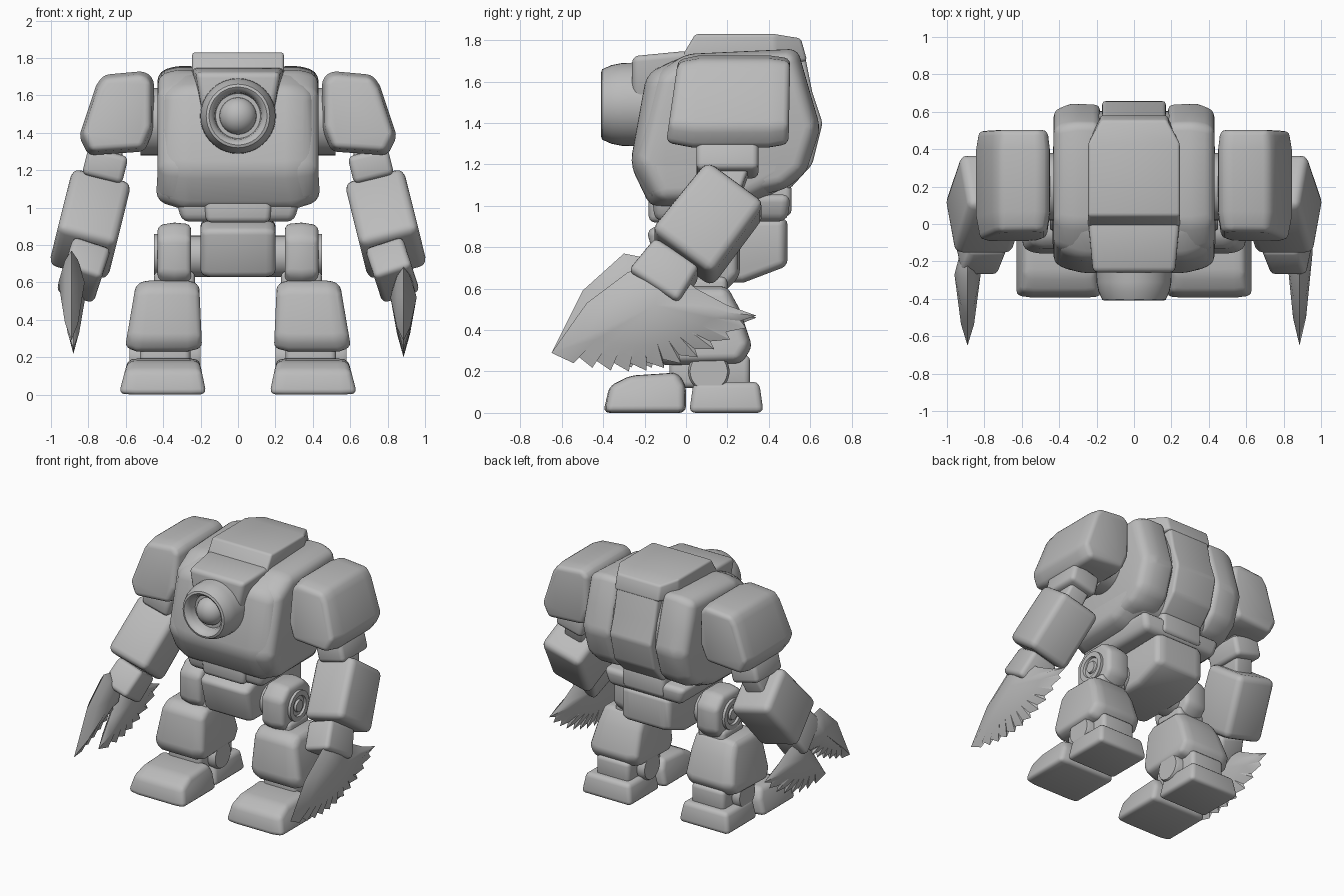
import bpy, bmesh, math
from mathutils import Vector, Matrix, Euler

cube = bpy.data.objects.get("Cube")
if cube:
    bpy.data.objects.remove(cube)

grey = bpy.data.materials.new("plain grey")
grey.use_nodes = True
grey.diffuse_color = (0.5, 0.5, 0.5, 1)
grey.node_tree.nodes["Principled BSDF"].inputs["Base Color"].default_value = (0.5, 0.5, 0.5, 1)


def finish(name, bm, bevel=0.0, mirror=False, angle=40):
    """Bevel, smooth and link a mesh, optionally mirrored across x."""
    bmesh.ops.recalc_face_normals(bm, faces=bm.faces)
    if bevel:
        sharp = [e for e in bm.edges if e.calc_face_angle(0) > math.radians(22)]
        bmesh.ops.bevel(bm, geom=sharp, offset=bevel, segments=3, profile=0.5,
                        affect='EDGES', clamp_overlap=True)
    mesh = bpy.data.meshes.new(name)
    bm.to_mesh(mesh)
    bm.free()
    mesh.materials.append(grey)
    ob = bpy.data.objects.new(name, mesh)
    bpy.context.collection.objects.link(ob)
    bpy.ops.object.select_all(action='DESELECT')
    ob.select_set(True)
    bpy.context.view_layer.objects.active = ob
    bpy.ops.object.shade_smooth_by_angle(angle=math.radians(angle))
    if mirror:
        mod = ob.modifiers.new("mirror", 'MIRROR')
        mod.use_mirror_merge = False
    return ob


def prism(name, profile, axis, rings, bevel=0.03, mirror=False):
    """Loft a profile along x or y through rings of (position, scale, lean with height)."""
    bm = bmesh.new()
    cu = sum(p[0] for p in profile) / len(profile)
    cv = sum(p[1] for p in profile) / len(profile)
    loops = []
    for pos, s, lean in rings:
        loop = []
        for u, v in profile:
            d, u, v = pos + lean * (v - cv), cu + (u - cu) * s, cv + (v - cv) * s
            loop.append(bm.verts.new((d, u, v) if axis == 'x' else (u, d, v)))
        loops.append(loop)
    for a, b in zip(loops, loops[1:]):
        for i in range(len(a)):
            j = (i + 1) % len(a)
            bm.faces.new((a[i], a[j], b[j], b[i]))
    bm.faces.new(loops[0])
    bm.faces.new(loops[-1])
    return finish(name, bm, bevel, mirror)


def block(name, loc, size, rot=(0, 0, 0), taper=(1, 1), bevel=0.04, mirror=True):
    """Rounded box; taper scales the top face, rot is in degrees."""
    bm = bmesh.new()
    bmesh.ops.create_cube(bm, size=1)
    turn = Euler([math.radians(r) for r in rot]).to_matrix()
    for v in bm.verts:
        t = taper if v.co.z > 0 else (1, 1)
        local = Vector((v.co.x * size[0] * t[0], v.co.y * size[1] * t[1], v.co.z * size[2]))
        v.co = turn @ local + Vector(loc)
    return finish(name, bm, bevel, mirror)


def lathe(name, profile, centre, axis, mirror=False):
    """Spin (radius, distance) points around an x or y axis."""
    bm = bmesh.new()
    verts = [bm.verts.new((r, 0, d)) for r, d in profile]
    edges = [bm.edges.new(p) for p in zip(verts, verts[1:])]
    bmesh.ops.spin(bm, geom=verts + edges, cent=(0, 0, 0), axis=(0, 0, 1),
                   angle=math.tau, steps=40)
    bmesh.ops.remove_doubles(bm, verts=bm.verts, dist=1e-4)
    turn = Matrix.Rotation(math.pi / 2, 3, 'Y' if axis == 'x' else 'X')
    for v in bm.verts:
        v.co = turn @ v.co + Vector(centre)
    return finish(name, bm, 0, mirror)


def blade(name, x, back, start, bend, end, teeth, core, half):
    """Pointed plate, thick at its core, with backswept teeth on the curved lower edge."""
    start, bend, end, core = Vector(start), Vector(bend), Vector(end), Vector(core)
    smooth = [Vector(p) for p in back] + [start]
    outline = list(smooth)
    for i in range(1, teeth):
        t = i / teeth
        p = start * (1 - t) ** 2 + bend * 2 * t * (1 - t) + end * t * t
        along = ((bend - start) * (1 - t) + (end - bend) * t).normalized()
        inward = Vector((-along.y, along.x))
        smooth += [p + inward * 0.03] * 2
        outline += [p + along * 0.02 - inward * 0.012, p + along * 0.022 + inward * 0.03]
    smooth.append(end)
    outline.append(end)
    bm = bmesh.new()
    edge = [bm.verts.new((x, *p)) for p in outline]
    for side in (-half, half):
        inner = [bm.verts.new((x + side * 0.5, *p.lerp(core, 0.3))) for p in smooth]
        tip = bm.verts.new((x + side, *core))
        for i in range(len(edge)):
            j = (i + 1) % len(edge)
            bm.faces.new((edge[i], edge[j], inner[j], inner[i]))
            bm.faces.new((inner[i], inner[j], tip))
    bmesh.ops.remove_doubles(bm, verts=bm.verts, dist=1e-5)
    return finish(name, bm, 0, angle=35)


# Torso: central body, side shells, spine strip and top hatch
prism("torso_core", [(-0.27, 1.2), (-0.19, 1.64), (-0.02, 1.72), (0.5, 1.74), (0.58, 1.55),
                     (0.61, 1.38), (0.5, 1.1), (0.3, 1.0), (-0.17, 0.99)], 'x',
      [(-0.42, 0.88, 0.05), (-0.3, 1, 0), (0.3, 1, 0), (0.42, 0.88, -0.05)], 0.05)
prism("side_shell", [(-0.26, 1.2), (-0.15, 1.64), (0.0, 1.735), (0.54, 1.76), (0.6, 1.55),
                     (0.65, 1.38), (0.58, 1.16), (0.48, 1.08), (0.2, 1.02), (-0.17, 1.02)], 'x',
      [(0.18, 0.99, 0), (0.34, 1, 0), (0.43, 0.91, 0)], 0.04, mirror=True)
prism("spine_strip", [(0.4, 1.78), (0.57, 1.75), (0.61, 1.55), (0.66, 1.4), (0.61, 1.2),
                      (0.5, 1.08), (0.3, 1.06)], 'x', [(-0.17, 1, 0), (0.17, 1, 0)], 0.02)
prism("top_hatch", [(-0.245, 1.68), (0.245, 1.68), (0.245, 1.83), (-0.245, 1.83)], 'y',
      [(0.0, 1, 0.6), (0.43, 1, 0), (0.57, 0.72, -0.2)], 0.015)

# Face housing with ring and eye
prism("face_housing", [(-0.25, 1.75), (0.25, 1.75), (0.2, 1.46), (0.12, 1.33), (0, 1.28),
                       (-0.12, 1.33), (-0.2, 1.46)], 'y', [(-0.26, 0.9, 0), (0.02, 1, 0)], 0.03)
lathe("eye_ring", [(0.205, -0.1), (0.2, 0.06), (0.19, 0.11), (0.17, 0.155), (0.155, 0.16),
                   (0.14, 0.15), (0.125, 0.12), (0.12, 0.08), (0, 0.08)], (0, -0.25, 1.49), 'y')
lathe("eye", [(0.1 * math.sin(i * math.pi / 12), 0.09 * math.cos(i * math.pi / 12))
              for i in range(13)], (0, -0.32, 1.49), 'y')

# Waist and pelvis
block("waist_rim", (0, 0.17, 0.99), (0.6, 0.64, 0.13), taper=(1.12, 1.05), mirror=False)
block("waist_front", (0, -0.08, 0.99), (0.34, 0.2, 0.14), taper=(1.1, 1), bevel=0.03, mirror=False)
block("waist_back", (0, 0.42, 1.03), (0.34, 0.18, 0.16), bevel=0.03, mirror=False)
prism("pelvis", [(-0.19, 0.88), (-0.08, 0.93), (0.49, 0.94), (0.49, 0.71), (0.28, 0.63),
                 (-0.12, 0.63)], 'x',
      [(-0.2, 0.94, 0), (-0.15, 1, 0), (0.15, 1, 0), (0.2, 0.94, 0)], 0.03)

# Legs
lathe("hip_joint", [(0, -0.1), (0.11, -0.1), (0.11, 0.1), (0, 0.1)], (0.24, 0.08, 0.74), 'x', True)
prism("thigh", [(-0.1, 0.64), (-0.1, 0.84), (-0.02, 0.92), (0.18, 0.92), (0.26, 0.84),
                (0.26, 0.66), (0.18, 0.58), (-0.03, 0.58)], 'x',
      [(0.25, 0.95, 0), (0.34, 1, 0), (0.43, 0.92, 0)], 0.03, mirror=True)
lathe("hip_disc", [(0, 0), (0.11, 0), (0.11, 0.025), (0.075, 0.025), (0.07, 0.01),
                   (0.045, 0.01), (0.04, 0.025), (0, 0.025)], (0.425, 0.08, 0.75), 'x', True)
block("knee", (0.34, 0.08, 0.59), (0.22, 0.24, 0.14), bevel=0.03)
prism("shin", [(-0.16, 0.3), (-0.13, 0.56), (-0.07, 0.61), (0.2, 0.61), (0.26, 0.5),
               (0.32, 0.32), (0.27, 0.24), (-0.12, 0.23)], 'x',
      [(0.2, 0.9, 0.04), (0.27, 1, 0), (0.52, 1, -0.12), (0.575, 0.88, -0.15)], 0.04, mirror=True)
block("ankle", (0.39, 0.115, 0.2), (0.27, 0.39, 0.16), bevel=0.03)
lathe("ankle_disc", [(0, -0.19), (0.09, -0.19), (0.1, -0.17), (0.1, 0.17), (0.09, 0.19), (0, 0.19)],
      (0.39, 0.11, 0.2), 'x', True)
prism("toe", [(-0.4, 0), (-0.37, 0.13), (-0.27, 0.18), (-0.04, 0.195), (0, 0.13), (0, 0)], 'x',
      [(0.19, 0.97, 0.2), (0.26, 1, 0.1), (0.54, 1, -0.1), (0.61, 0.95, -0.25)], 0.03, mirror=True)
block("heel", (0.4, 0.195, 0.075), (0.41, 0.36, 0.15), taper=(0.88, 0.88), bevel=0.03)

# Arms
lathe("shoulder_joint", [(0, -0.1), (0.18, -0.1), (0.18, 0.1), (0, 0.1)], (0.42, 0.2, 1.46), 'x', True)
prism("shoulder", [(0.45, 1.42), (0.45, 1.69), (0.5, 1.73), (0.72, 1.71), (0.76, 1.65),
                   (0.85, 1.38), (0.8, 1.28), (0.5, 1.3)], 'y',
      [(-0.065, 0.9, 0.13), (0.05, 1, 0.08), (0.4, 1, 0), (0.5, 0.93, 0.02)], 0.045, mirror=True)
block("upper_arm_neck", (0.7, 0.2, 1.28), (0.16, 0.24, 0.2), (0, -10, 0), bevel=0.02)
block("upper_arm", (0.71, 0.2, 1.225), (0.22, 0.3, 0.15), (0, -14, 0), bevel=0.03)
block("elbow", (0.73, 0.18, 1.12), (0.15, 0.2, 0.2), (-20, -16, 0), bevel=0.02)
block("forearm", (0.79, 0.11, 0.915), (0.325, 0.37, 0.44), (-37, -14, 0), (1, 0.95), 0.045)
block("wrist", (0.825, -0.1, 0.67), (0.21, 0.29, 0.21), (-34, -18, 0), (1, 0.9), 0.03)

# Left claw closed into one broad saw blade
blade("left_claw", 0.885, [(0.2, 0.52), (0.05, 0.6), (-0.1, 0.72), (-0.28, 0.68), (-0.48, 0.53)],
      (-0.65, 0.29), (-0.1, 0.07), (0.34, 0.47), 12, (-0.15, 0.52), 0.07)

# Right claw opened into two jaws
blade("right_front_jaw", -0.89, [(-0.08, 0.68), (-0.2, 0.75), (-0.3, 0.77), (-0.5, 0.59)],
      (-0.65, 0.29), (-0.4, 0.34), (-0.14, 0.5), 7, (-0.27, 0.6), 0.07)
blade("right_back_jaw", -0.88, [(0.2, 0.52), (0.05, 0.6), (-0.12, 0.62), (-0.26, 0.42)],
      (-0.38, 0.25), (0.02, 0.16), (0.34, 0.46), 8, (-0.06, 0.5), 0.06)
